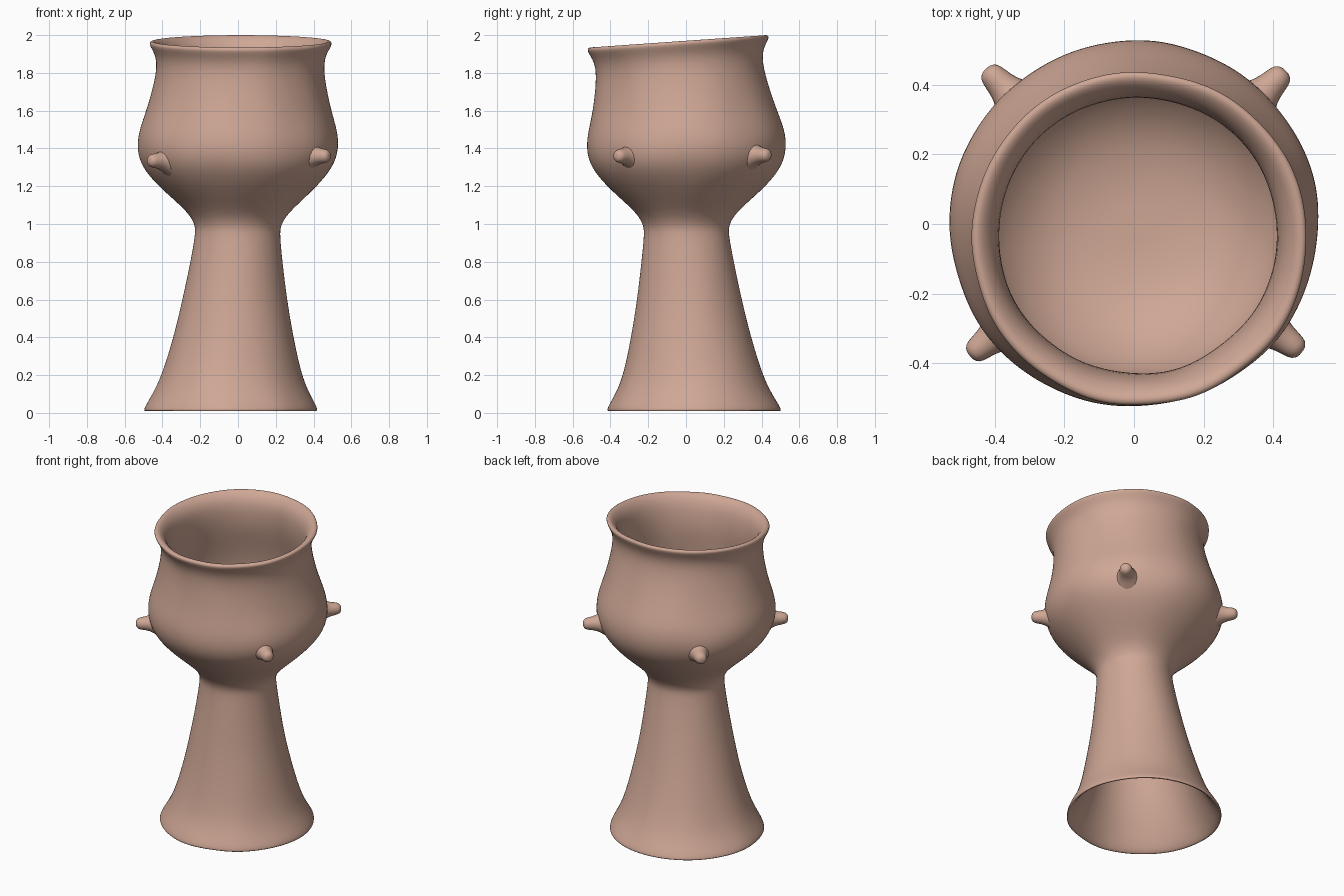
import bpy, bmesh, math
from mathutils import Vector, noise

if "Cube" in bpy.data.objects:
    bpy.data.objects.remove(bpy.data.objects["Cube"])

clay = bpy.data.materials.new("terracotta_clay")
clay.diffuse_color = (0.62, 0.385, 0.30, 1)
clay.use_nodes = True
clay.node_tree.nodes["Principled BSDF"].inputs["Base Color"].default_value = clay.diffuse_color


def loft(name, rings, levels):
    """Smooth skin over a list of point rings, capped at both ends."""
    bm = bmesh.new()
    loops = [[bm.verts.new(p) for p in ring] for ring in rings]
    n = len(loops[0])
    for a, b in zip(loops, loops[1:]):
        for i in range(n):
            j = (i + 1) % n
            bm.faces.new((a[i], a[j], b[j], b[i]))
    for loop in (loops[0], loops[-1]):
        mid = bm.verts.new(sum((v.co for v in loop), Vector()) / n)
        for i in range(n):
            bm.faces.new((loop[i], loop[(i + 1) % n], mid))
    bmesh.ops.recalc_face_normals(bm, faces=bm.faces[:])
    me = bpy.data.meshes.new(name)
    bm.to_mesh(me)
    bm.free()
    me.materials.append(clay)
    for p in me.polygons:
        p.use_smooth = True
    ob = bpy.data.objects.new(name, me)
    bpy.context.collection.objects.link(ob)
    sub = ob.modifiers.new("soften", 'SUBSURF')
    sub.levels = sub.render_levels = levels


def body_ring(z, r, segs=40):
    # foot leans to back left, rim leans to front and rises toward the back
    foot = 0.045 * max(0, 1 - z)
    rim = min(1, max(0, (z - 1.5) / 0.4))
    ring = []
    for i in range(segs):
        a = math.tau * i / segs
        x = r * math.cos(a) - 0.9 * foot + 0.015 * rim
        y = r * math.sin(a) + foot - 0.042 * rim
        # slight hand-formed unevenness
        w = 1 + 0.018 * noise.noise(Vector((x * 5, y * 5, z * 4)))
        ring.append(Vector((x * w, y * w, z + 0.07 * rim * y)))
    return ring


# Height and radius along each stretch of the wall
stem_hollow = [(0.96, 0.13), (0.90, 0.17), (0.60, 0.22), (0.30, 0.29), (0.12, 0.37)]
foot = [(0.015, 0.435), (0.005, 0.462), (0.03, 0.458), (0.10, 0.415)]
stem = [(0.20, 0.37), (0.40, 0.318), (0.60, 0.276), (0.80, 0.245), (0.94, 0.225), (0.99, 0.225)]
belly = [(1.05, 0.258), (1.12, 0.332), (1.20, 0.422), (1.30, 0.508), (1.40, 0.536), (1.50, 0.522)]
neck = [(1.60, 0.487), (1.78, 0.445), (1.88, 0.444)]
lip = [(1.935, 0.474), (1.96, 0.487), (1.975, 0.47), (1.96, 0.44)]
inside = [(1.90, 0.402), (1.75, 0.398), (1.60, 0.43), (1.40, 0.455), (1.28, 0.415),
          (1.18, 0.32), (1.13, 0.22), (1.11, 0.10)]
profile = stem_hollow + foot + stem + belly + neck + lip + inside
loft("goblet_body", [body_ring(z, r) for z, r in profile], 2)

# Knobs around the belly: wide root, waist and rounded tip
KNOBS = {"front_left": (-0.455, -0.365, 1.335), "front_right": (0.465, -0.355, 1.36),
         "back_left": (-0.41, 0.43, 1.36), "back_right": (0.42, 0.425, 1.365)}
for label, pos in KNOBS.items():
    tip = Vector(pos)
    out = Vector((tip.x, tip.y, 0)).normalized()
    side = Vector((-out.y, out.x, 0))
    up = Vector((0, 0, 1))
    angles = [math.tau * i / 12 for i in range(12)]
    rings = [[tip + out * d + (side * math.cos(a) + up * math.sin(a)) * r for a in angles]
             for d, r in ((-0.15, 0.11), (-0.10, 0.075), (-0.06, 0.047),
                          (-0.015, 0.04), (0.012, 0.034), (0.022, 0.015))]
    loft("knob_" + label, rings, 1)
